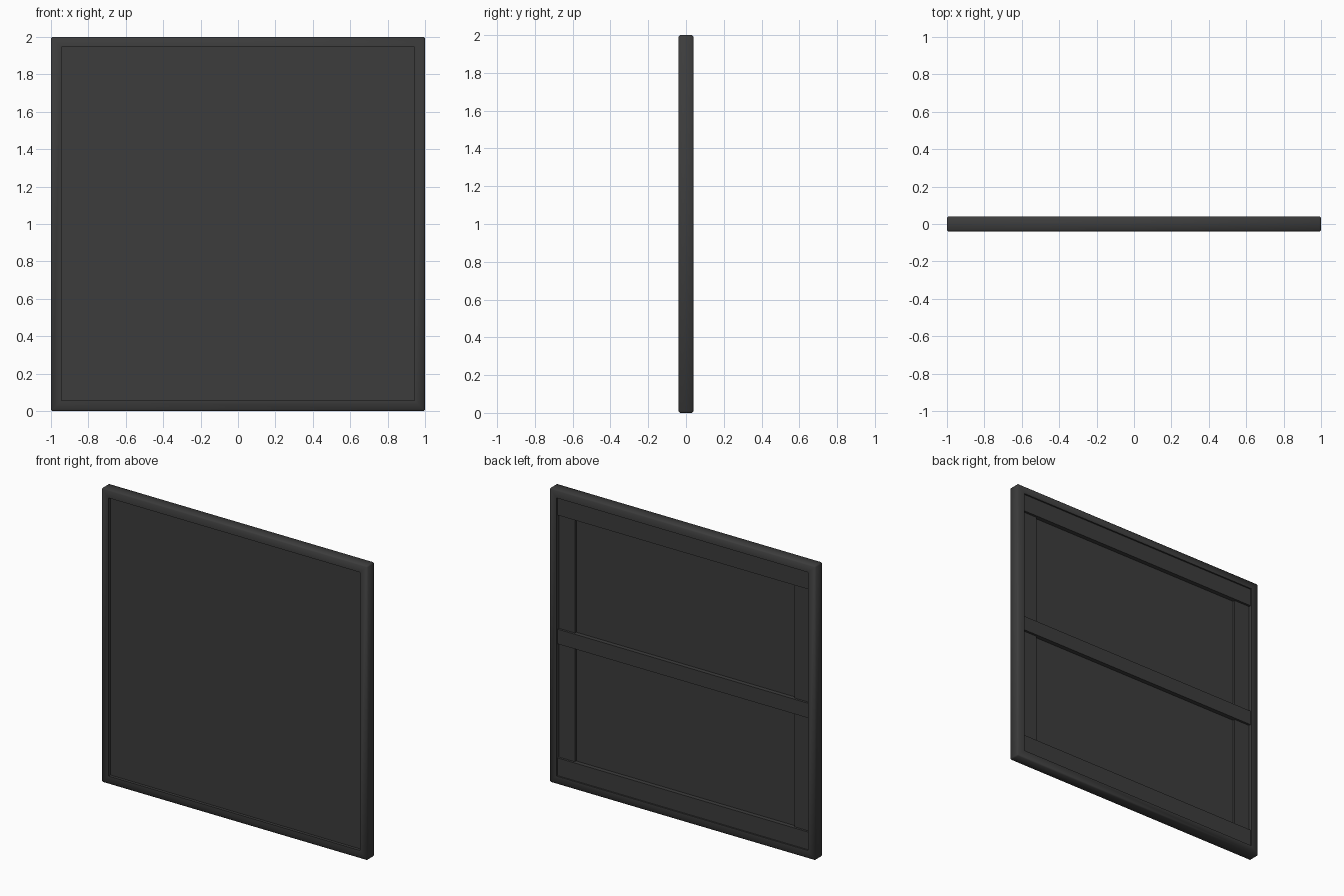
import bpy, bmesh, math

if "Cube" in bpy.data.objects:
    bpy.data.objects.remove(bpy.data.objects["Cube"])

mat = bpy.data.materials.new("dark_grey")
mat.diffuse_color = (0.045, 0.045, 0.045, 1)
mat.use_nodes = True
mat.node_tree.nodes["Principled BSDF"].inputs["Base Color"].default_value = mat.diffuse_color


def finish(name, bm):
    bmesh.ops.recalc_face_normals(bm, faces=bm.faces)
    mesh = bpy.data.meshes.new(name)
    bm.to_mesh(mesh)
    bm.free()
    mesh.materials.append(mat)
    ob = bpy.data.objects.new(name, mesh)
    bpy.context.collection.objects.link(ob)
    return ob


def box(name, x0, x1, y0, y1, z0, z1):
    bm = bmesh.new()
    bmesh.ops.create_cube(bm, size=1)
    for v in bm.verts:
        v.co = ((x0 + x1) / 2 + v.co.x * (x1 - x0),
                (y0 + y1) / 2 + v.co.y * (y1 - y0),
                (z0 + z1) / 2 + v.co.z * (z1 - z0))
    return finish(name, bm)


# Outer frame: square ring with softened outer edges
HALF, INNER, DEPTH = 1.0, 0.945, 0.04
bm = bmesh.new()
loops = []
for half, y in ((INNER, -DEPTH), (HALF, -DEPTH), (HALF, DEPTH), (INNER, DEPTH)):
    loops.append([bm.verts.new((sx * half, y, 1 + sz * half))
                  for sx, sz in ((-1, -1), (1, -1), (1, 1), (-1, 1))])
for i in range(4):
    a, b = loops[i], loops[(i + 1) % 4]
    for j in range(4):
        k = (j + 1) % 4
        bm.faces.new((a[j], a[k], b[k], b[j]))
outer = set(loops[1] + loops[2])
edges = [e for e in bm.edges if e.verts[0] in outer and e.verts[1] in outer]
bmesh.ops.bevel(bm, geom=edges, offset=0.008, segments=1, affect='EDGES')
frame = finish("frame", bm)
bpy.context.view_layer.objects.active = frame
frame.select_set(True)
bpy.ops.object.shade_smooth_by_angle(angle=math.radians(50))

# Recessed front panel
box("panel", -INNER, INNER, -0.02, 0.0, 1 - INNER, 1 + INNER)

# Back bracing: rails stand prouder than the stiles
RAIL = 0.12
for name, z0, z1 in (("bottom_rail", 1 - INNER, 1 - INNER + RAIL),
                     ("middle_rail", 0.95, 1.05),
                     ("top_rail", 1 + INNER - RAIL, 1 + INNER)):
    box(name, -INNER, INNER, 0.0, 0.03, z0, z1)
for name, s in (("left_stile", -1), ("right_stile", 1)):
    x0, x1 = sorted((s * INNER, s * (INNER - RAIL)))
    for part, z0, z1 in (("lower", 1 - INNER + RAIL, 0.95),
                         ("upper", 1.05, 1 + INNER - RAIL)):
        box(f"{name}_{part}", x0, x1, 0.0, 0.015, z0, z1)
